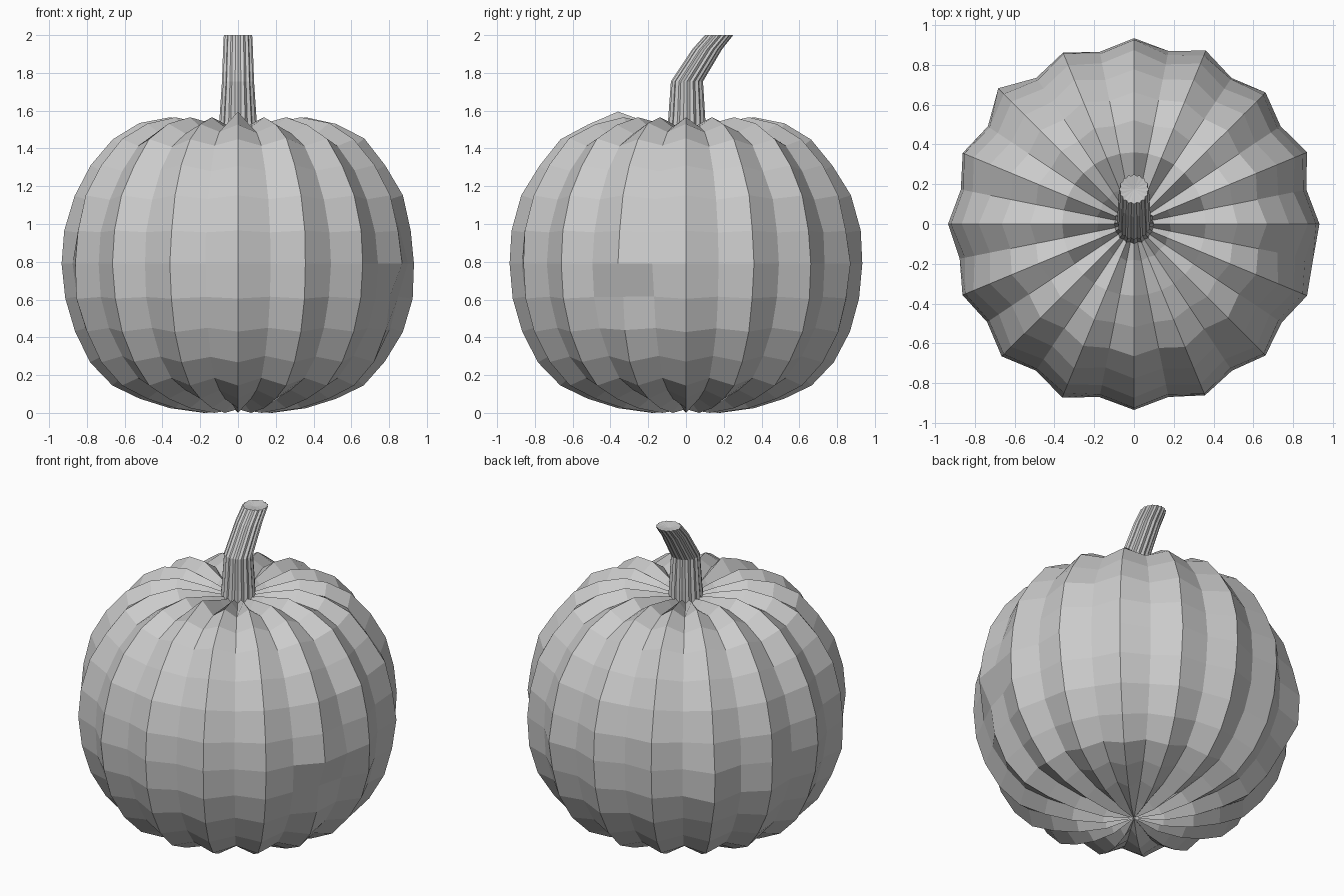
import bpy, bmesh, math, random
from mathutils import Vector

if "Cube" in bpy.data.objects:
    bpy.data.objects.remove(bpy.data.objects["Cube"])

random.seed(4)
SEG = 32


def loft(name, rings, start, end):
    """Skin closed rings of points and fan both ends to a pole."""
    bm = bmesh.new()
    rows = [[bm.verts.new(p) for p in ring] for ring in rings]
    for a, b in zip(rows, rows[1:]):
        for i in range(SEG):
            j = (i + 1) % SEG
            bm.faces.new((a[i], a[j], b[j], b[i]))
    for row, pole in ((rows[0], start), (rows[-1], end)):
        p = bm.verts.new(pole)
        for i in range(SEG):
            bm.faces.new((row[i], row[(i + 1) % SEG], p))
    bmesh.ops.recalc_face_normals(bm, faces=bm.faces)
    me = bpy.data.meshes.new(name)
    bm.to_mesh(me)
    bm.free()
    ob = bpy.data.objects.new(name, me)
    bpy.context.collection.objects.link(ob)
    return ob


# Ridge profile of the body from bottom to top: radius, height
profile = [(.18, .0), (.36, .025), (.52, .075), (.665, .145), (.78, .27),
           (.868, .43), (.92, .605), (.937, .79), (.92, .965), (.868, 1.15),
           (.78, 1.31), (.665, 1.45), (.52, 1.53), (.36, 1.565), (.18, 1.53)]

# Irregular lumps and dents: (ring, segment) -> offset along the normal
lumps = {(13, 24): .03, (7, 12): .025, (6, 12): .03,
         (6, 30): -.05, (5, 30): -.02, (7, 31): .03}

# Body: every second segment is pressed in to form the grooves
rings = []
for k, (r, z) in enumerate(profile):
    r0, z0 = profile[max(k - 1, 0)]
    r1, z1 = profile[min(k + 1, len(profile) - 1)]
    n = Vector((z1 - z0, r0 - r1)).normalized()
    ring = []
    for i in range(SEG):
        a = 2 * math.pi * i / SEG
        d = -.05 if i % 2 else 0
        d += lumps.get((k, i), 0)
        if 3 < k < 13:
            d += random.uniform(-.006, .006)
        rr, zz = r + n.x * d, z + n.y * d
        ring.append((rr * math.cos(a), rr * math.sin(a), zz))
    rings.append(ring)
loft("pumpkin_body", rings, (0, 0, .02), (0, 0, 1.48))

# Stem: fluted tube bending to the back, with a level cut top
path = [(0, 1.46, .105), (.004, 1.56, .098), (.005, 1.755, .085),
        (.112, 1.925, .079), (.175, 2.0, .075)]
rings = []
for y, z, r in path:
    ring = []
    for i in range(SEG):
        a = 2 * math.pi * i / SEG
        rr = r * (.9 if i % 2 else 1)
        ring.append((rr * math.cos(a), y + rr * math.sin(a), z))
    rings.append(ring)
loft("pumpkin_stem", rings, (0, 0, 1.46), (0, .175, 1.99))
